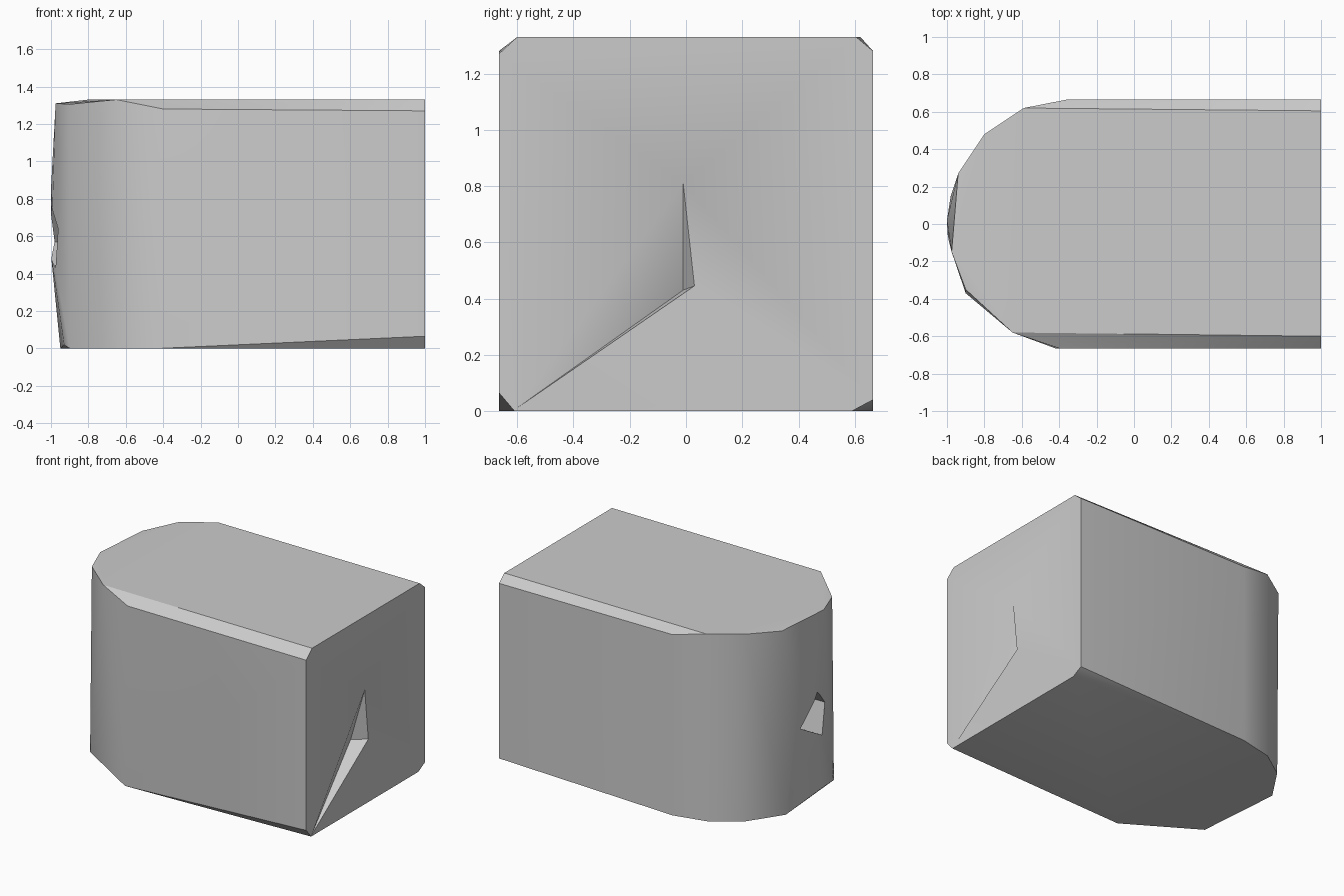
import bpy
import bmesh
from mathutils import Vector

cube = bpy.data.objects.get("Cube")
if cube:
    bpy.data.objects.remove(cube, do_unlink=True)

# Single grey material
grey = bpy.data.materials.new("light_grey")
grey.use_nodes = True
colour = (0.6, 0.6, 0.6, 1.0)
grey.diffuse_color = colour
grey.node_tree.nodes["Principled BSDF"].inputs["Base Color"].default_value = colour


def hull(name, points):
    """Convex solid around a few corner points."""
    bm = bmesh.new()
    for p in points:
        bm.verts.new(p)
    result = bmesh.ops.convex_hull(bm, input=bm.verts[:])
    loose = {g for g in result["geom_interior"] + result["geom_unused"]
             if isinstance(g, bmesh.types.BMVert)}
    bmesh.ops.delete(bm, geom=list(loose), context="VERTS")
    bmesh.ops.dissolve_limit(bm, angle_limit=0.01, verts=bm.verts[:], edges=bm.edges[:])
    bmesh.ops.recalc_face_normals(bm, faces=bm.faces[:])
    mesh = bpy.data.meshes.new(name)
    bm.to_mesh(mesh)
    bm.free()
    mesh.materials.append(grey)
    obj = bpy.data.objects.new(name, mesh)
    bpy.context.collection.objects.link(obj)
    return obj


def carve(target, cutter):
    """Subtract the cutter, then remove it."""
    mod = target.modifiers.new(cutter.name, "BOOLEAN")
    mod.operation = "DIFFERENCE"
    mod.solver = "EXACT"
    mod.object = cutter
    cutter.hide_render = True
    bpy.context.view_layer.objects.active = target
    bpy.ops.object.modifier_apply(modifier=mod.name)
    bpy.data.objects.remove(cutter, do_unlink=True)


H = 1.33
# Top cap, walking round the rounded end
top = [(1, -.6, H), (-.65, -.58, H), (-.9, -.35, 1.305), (-.975, -.15, 1.31),
       (-.94, .27, 1.31), (-.8, .48, H), (-.59, .62, H), (1, .605, H)]
# Shoulder below the top chamfers
shoulder = [(1, -.665, 1.27), (-.4, -.665, 1.28), (-.36, .665, 1.28), (1, .665, 1.28)]
# Bulge of the rounded end
bulge = [(-1, .02, .85), (-1, -.05, .5), (-.98, .15, .7), (-.95, -.2, .25)]
# Base outline, with the chamfers fading out towards the rounded end
base = [(1, -.665, .065), (1, -.61, 0), (-.42, -.665, 0), (-.9, -.37, 0),
        (-.93, -.2, .02), (-.95, .24, 0), (-.79, .48, 0), (-.6, .61, 0),
        (-.36, .665, 0), (1, .59, 0), (1, .665, .04)]
body = hull("block_body", top + shoulder + bulge + base)

# Shallow three-sided dent in the flat end
tip = Vector((.89, -.01, .43))
rim = [Vector((1, -.605, .008)), Vector((1, .03, .445)), Vector((1, -.01, .81))]
carve(body, hull("flat_end_dent", [tip] + [tip + (p - tip) * 1.3 for p in rim]))

# Four-sided pocket in the rounded end
pocket = [(.12, .57), (-.13, .43), (-.18, .64), (-.05, .77)]
carve(body, hull("round_end_pocket", [(x, y, z) for x in (-1.1, -.6) for y, z in pocket]))

bpy.ops.object.select_all(action="DESELECT")
body.select_set(True)
bpy.context.view_layer.objects.active = body
bpy.ops.object.shade_smooth_by_angle(angle=0.52)
